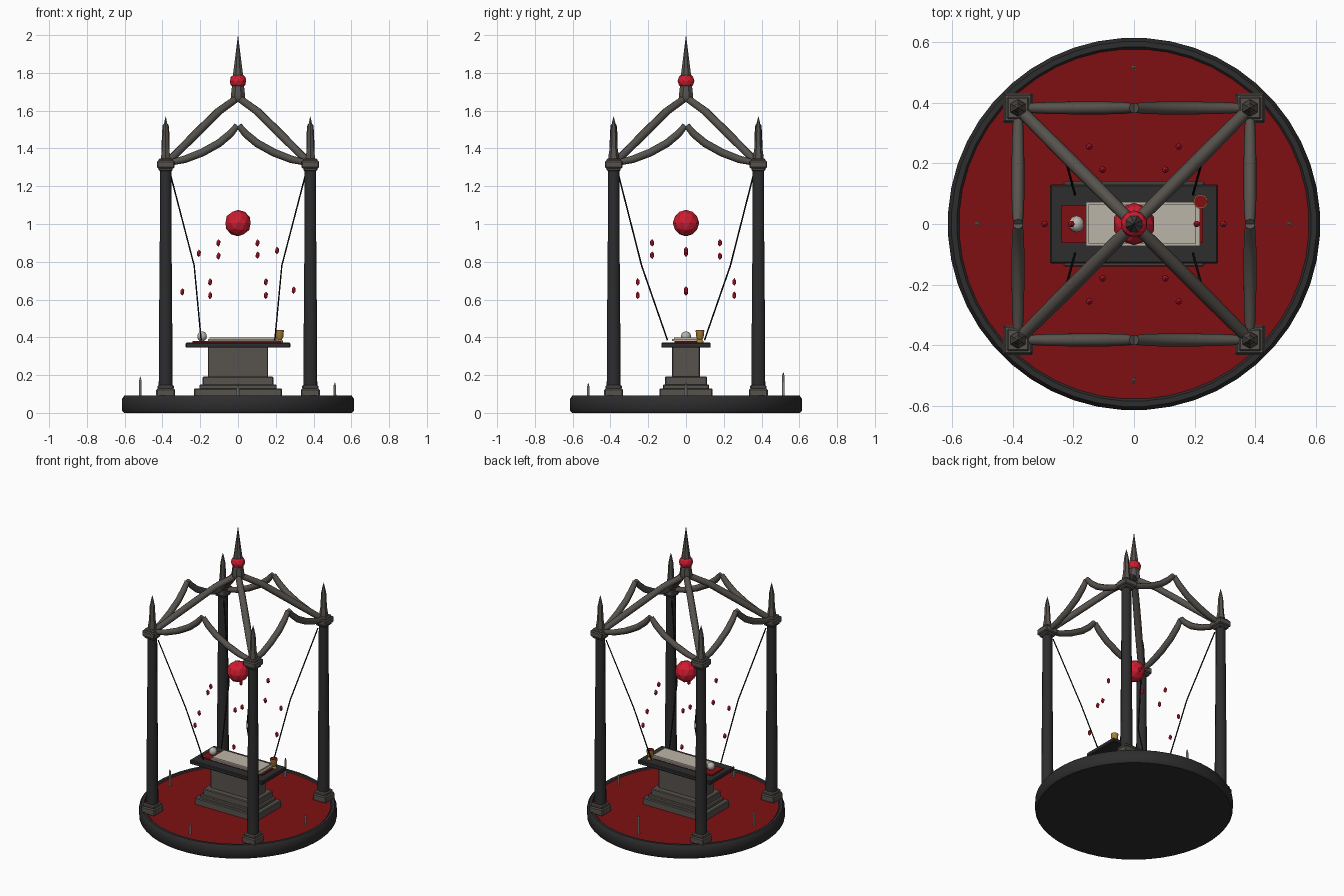
import bpy, bmesh, math
from mathutils import Vector

if "Cube" in bpy.data.objects:
    bpy.data.objects.remove(bpy.data.objects["Cube"])


def material(name, rgb):
    m = bpy.data.materials.new(name)
    m.diffuse_color = (*rgb, 1)
    m.use_nodes = True
    m.node_tree.nodes["Principled BSDF"].inputs["Base Color"].default_value = m.diffuse_color
    return m


DARK = material("charcoal", (0.026, 0.026, 0.027))
STONE = material("grey stone", (0.095, 0.085, 0.075))
FLOOR = material("dark red", (0.21, 0.005, 0.006))
RED = material("bright red", (0.62, 0.012, 0.03))
CLOTH = material("pale linen", (0.50, 0.46, 0.39))
BONE = material("bone", (0.48, 0.46, 0.41))
GOLD = material("gold", (0.42, 0.22, 0.04))
BLACK = material("black iron", (0.008, 0.008, 0.009))


def finish(name, bm, mat, smooth=None):
    bmesh.ops.recalc_face_normals(bm, faces=bm.faces)
    me = bpy.data.meshes.new(name)
    bm.to_mesh(me)
    bm.free()
    me.materials.append(mat)
    ob = bpy.data.objects.new(name, me)
    bpy.context.collection.objects.link(ob)
    if smooth:
        bpy.ops.object.select_all(action='DESELECT')
        ob.select_set(True)
        bpy.context.view_layer.objects.active = ob
        bpy.ops.object.shade_smooth_by_angle(angle=math.radians(smooth))
    return ob


def box(name, x, y, z, mat, bevel=0.0):
    """x, y, z are (low, high) pairs."""
    bm = bmesh.new()
    bmesh.ops.create_cube(bm, size=1)
    for v in bm.verts:
        v.co = [lo + (hi - lo) * (c + 0.5) for c, (lo, hi) in zip(v.co, (x, y, z))]
    if bevel:
        bmesh.ops.bevel(bm, geom=bm.edges[:], offset=bevel, segments=1, affect='EDGES')
    return finish(name, bm, mat)


def lathe(name, profile, sides, mat, at=(0, 0), smooth=35):
    """Closed turned shape from (radius, z) pairs."""
    bm = bmesh.new()
    rings = []
    for r, z in profile:
        r = max(r, 0.0004)
        rings.append([bm.verts.new((at[0] + r * math.cos(math.tau * (i + 0.5) / sides),
                                    at[1] + r * math.sin(math.tau * (i + 0.5) / sides), z))
                      for i in range(sides)])
    for a, b in zip(rings, rings[1:]):
        for i in range(sides):
            j = (i + 1) % sides
            bm.faces.new((a[i], a[j], b[j], b[i]))
    bm.faces.new(rings[0])
    bm.faces.new(rings[-1])
    return finish(name, bm, mat, smooth)


def ball(name, at, size, mat, detail, smooth=None):
    bm = bmesh.new()
    bmesh.ops.create_icosphere(bm, subdivisions=detail, radius=1)
    for v in bm.verts:
        v.co = Vector(at) + Vector([c * s for c, s in zip(v.co, size)])
    return finish(name, bm, mat, smooth)


def tube(name, points, radii, sides, mat, smooth=50):
    """Capped tube through the points."""
    bm = bmesh.new()
    pts = [Vector(p) for p in points]
    rings = []
    for k, p in enumerate(pts):
        d = (pts[min(k + 1, len(pts) - 1)] - pts[max(k - 1, 0)]).normalized()
        u = d.cross(Vector((0, 0, 1))).normalized()
        w = u.cross(d)
        rings.append([bm.verts.new(p + radii[k] * (u * math.cos(math.tau * i / sides)
                                                   + w * math.sin(math.tau * i / sides)))
                      for i in range(sides)])
    for a, b in zip(rings, rings[1:]):
        for i in range(sides):
            j = (i + 1) % sides
            bm.faces.new((a[i], a[j], b[j], b[i]))
    bm.faces.new(rings[0])
    bm.faces.new(rings[-1])
    return finish(name, bm, mat, smooth)


# Round platform: dark drum with raised rim and red floor
lathe("platform", [(0.605, 0), (0.615, 0.012), (0.615, 0.075), (0.603, 0.092),
                   (0.585, 0.092), (0.575, 0.08)], 48, DARK, smooth=50)
lathe("floor", [(0.578, 0.075), (0.578, 0.085)], 48, FLOOR)

# Corner pillars with plinths, capitals, pinnacles, ribs and chains
P = 0.383
for sx in (-1, 1):
    for sy in (-1, 1):
        cx, cy = sx * P, sy * P
        for part, h, z in (("pillar_plinth", 0.05, (0.082, 0.128)),
                           ("pillar_plinth_step", 0.043, (0.125, 0.148)),
                           ("capital", 0.047, (1.295, 1.335)),
                           ("capital_step", 0.037, (1.28, 1.347))):
            box(part, (cx - h, cx + h), (cy - h, cy + h), z, STONE, 0.006)
        lathe("pillar", [(0.038, 0.14), (0.036, 0.5), (0.032, 0.95), (0.031, 1.29)],
              12, DARK, (cx, cy), 40)
        lathe("pinnacle", [(0.029, 1.34), (0.027, 1.365), (0.021, 1.40),
                           (0.016, 1.50), (0.008, 1.54), (0, 1.57)], 6, STONE, (cx, cy), None)
        tube("roof_rib", [(sx * a, sy * a, z) for a, z in
                          ((0.375, 1.325), (0.29, 1.41), (0.2, 1.50), (0.1, 1.598), (0, 1.67))],
             [0.02, 0.022, 0.023, 0.022, 0.02], 8, STONE)
        tube("chain", [(sx * 0.357, sy * 0.357, 1.26), (sx * 0.232, sy * 0.235, 0.78),
                       (sx * 0.195, sy * 0.098, 0.385)], [0.004] * 3, 6, BLACK)

# Ogee arches between the pillars, each made of two mirrored halves
ARCH = ((0.37, 1.322), (0.28, 1.343), (0.19, 1.378), (0.1, 1.428), (0.04, 1.478), (0.004, 1.522))
for side in (-1, 1):
    for half in (-1, 1):
        for turned in (False, True):
            pts = [(side * P, half * t, z) if turned else (half * t, side * P, z) for t, z in ARCH]
            tube("arch_half", pts, [0.015, 0.02, 0.021, 0.021, 0.02, 0.016], 8, STONE)

# Crown: collar, red gem and spire
lathe("crown_collar", [(0.03, 1.645), (0.04, 1.665), (0.04, 1.685), (0.034, 1.735)], 8, STONE)
ball("crown_gem", (0, 0, 1.757), (0.045, 0.045, 0.042), RED, 2)
lathe("spire", [(0.03, 1.782), (0, 2.0)], 8, STONE, smooth=None)

# Altar: stepped base, body, slab
for part, hx, hy, z, mat in (("altar_step_low", 0.233, 0.14, (0.08, 0.13), STONE),
                             ("altar_step_mid", 0.205, 0.122, (0.125, 0.15), STONE),
                             ("altar_step_high", 0.187, 0.112, (0.145, 0.192), STONE),
                             ("altar_body", 0.16, 0.073, (0.185, 0.35), STONE),
                             ("altar_slab", 0.277, 0.131, (0.345, 0.372), DARK)):
    box(part, (-hx, hx), (-hy, hy), z, mat, 0.005)
box("red_runner", (-0.24, 0.228), (-0.062, 0.062), (0.37, 0.38), FLOOR)
box("linen", (-0.158, 0.218), (-0.073, 0.073), (0.381, 0.39), CLOTH)
box("linen_top", (-0.15, 0.205), (-0.064, 0.064), (0.385, 0.4), CLOTH)

# Things on the altar: round pale object and goblet
ball("pale_globe", (-0.19, 0, 0.405), (0.026, 0.028, 0.027), BONE, 2, 60)
CUP = (0.22, 0.074)
lathe("goblet", [(0.02, 0.37), (0.018, 0.38), (0.013, 0.388), (0.02, 0.4), (0.024, 0.437)],
      12, GOLD, CUP)
lathe("goblet_drink", [(0.021, 0.435), (0.021, 0.439)], 12, FLOOR, CUP)

# Floating orb with two rings of drops
ball("orb", (0, 0, 1.005), (0.07, 0.07, 0.07), RED, 2)
RINGS = ((0.207, (0.86, 0.90, 0.83, 0.845, 0.90, 0.835)),
         (0.295, (0.65, 0.693, 0.622, 0.64, 0.693, 0.622)))
for r, heights in RINGS:
    for i, z in enumerate(heights):
        a = math.radians(60 * i)
        ball("drop", (r * math.cos(a), r * math.sin(a), z), (0.012, 0.012, 0.02), RED, 1)

# Candles around the floor
for x, y, top in ((-0.517, 0, 0.178), (0.513, 0, 0.147), (0, -0.517, 0.143), (0, 0.515, 0.2)):
    lathe("candle", [(0.008, 0.08), (0.007, top)], 8, BONE, (x, y))
    lathe("candle_flame", [(0.002, top), (0.005, top + 0.005), (0, top + 0.015)], 6, GOLD, (x, y))
